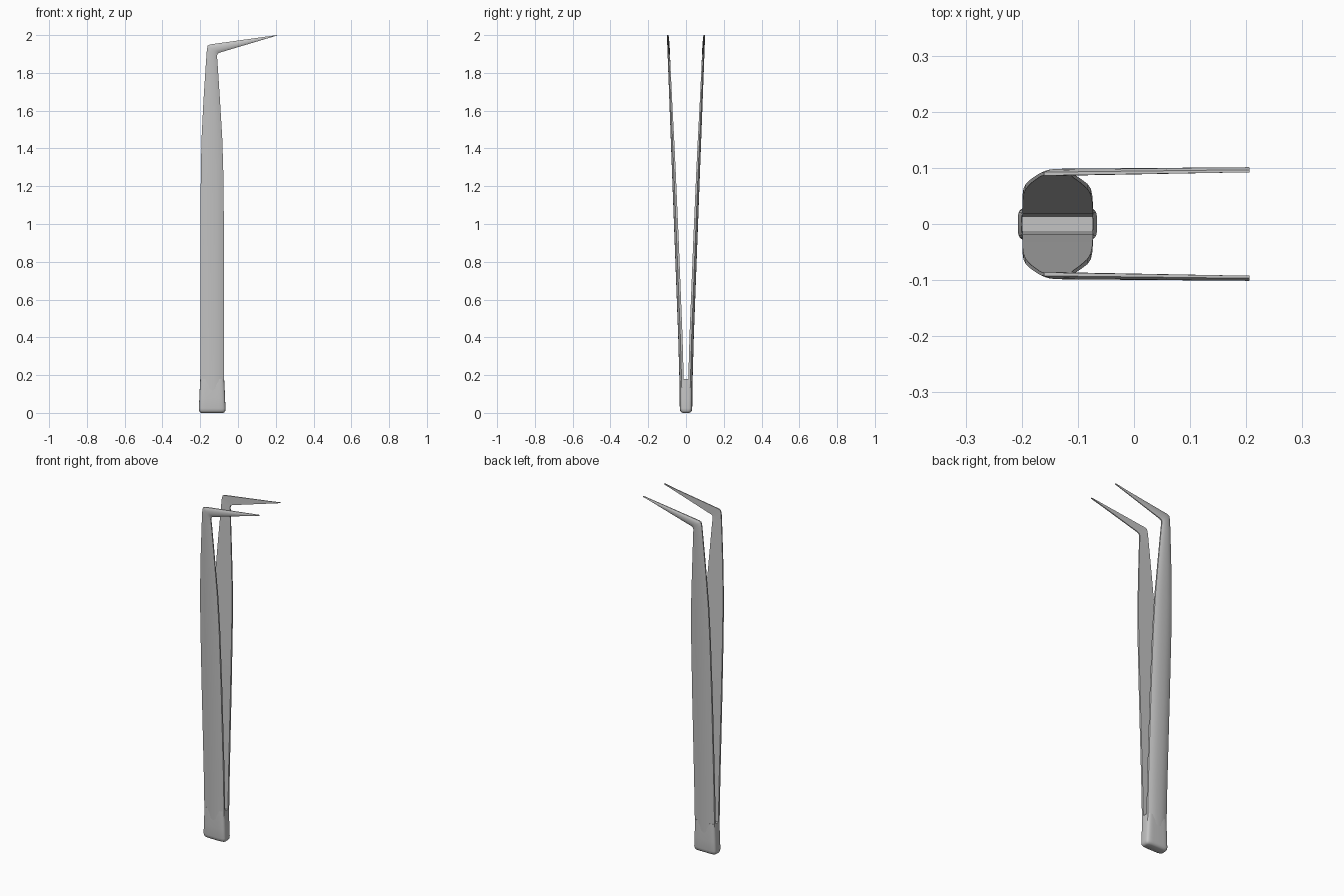
import bpy, bmesh
from math import radians, pi, cos, sin, copysign
from mathutils import Vector

if "Cube" in bpy.data.objects:
    bpy.data.objects.remove(bpy.data.objects["Cube"])

steel = bpy.data.materials.new("brushed_steel")
steel.use_nodes = True
colour = (0.55, 0.55, 0.55, 1)
steel.diffuse_color = colour
steel.node_tree.nodes["Principled BSDF"].inputs["Base Color"].default_value = colour


def loft(name, rings):
    """Skin a list of equal-length rings and cap both ends."""
    bm = bmesh.new()
    loops = [[bm.verts.new(p) for p in ring] for ring in rings]
    n = len(loops[0])
    for a, b in zip(loops, loops[1:]):
        for i in range(n):
            j = (i + 1) % n
            bm.faces.new((a[i], a[j], b[j], b[i]))
    bm.faces.new(loops[0])
    bm.faces.new(loops[-1])
    bmesh.ops.recalc_face_normals(bm, faces=bm.faces)
    mesh = bpy.data.meshes.new(name)
    bm.to_mesh(mesh)
    bm.free()
    mesh.materials.append(steel)
    obj = bpy.data.objects.new(name, mesh)
    bpy.context.collection.objects.link(obj)
    bpy.ops.object.select_all(action="DESELECT")
    obj.select_set(True)
    bpy.context.view_layer.objects.active = obj
    bpy.ops.object.shade_smooth_by_angle(angle=radians(40))
    return obj


def blade_ring(left, right, height, inner, outer, side):
    """Flat inner face, softly domed outer face."""
    a = Vector((left[0], 0, left[1]))
    b = Vector((right[0], 0, right[1]))
    ring = [a + Vector((0, inner, 0)), b + Vector((0, inner, 0))]
    for i in range(9):
        t = 1 - i / 8
        dome = 0.5 + 0.5 * (1 - abs(2 * t - 1) ** 2.5)
        ring.append(a.lerp(b, t) + Vector((0, inner + (outer - inner) * dome, 0)))
    return [(p.x, p.y * side, p.z) for p in ring]


# Blade outline: left edge, right edge, thickness
stations = [
    ((-0.199, 0.10), (-0.073, 0.10), 0.023),
    ((-0.199, 0.40), (-0.073, 0.40), 0.023),
    ((-0.199, 0.90), (-0.074, 0.90), 0.022),
    ((-0.197, 1.25), (-0.077, 1.25), 0.020),
    ((-0.193, 1.45), (-0.083, 1.45), 0.018),
    ((-0.183, 1.65), (-0.095, 1.65), 0.015),
    ((-0.170, 1.85), (-0.108, 1.85), 0.013),
    ((-0.165, 1.92), (-0.111, 1.89), 0.012),
    ((-0.160, 1.945), (-0.109, 1.90), 0.012),
    ((-0.145, 1.951), (-0.098, 1.907), 0.012),
    ((0.206, 2.0), (0.204, 1.997), 0.009),
]
for name, side in (("front_blade", -1), ("back_blade", 1)):
    rings = []
    for left, right, thick in stations:
        z = (left[1] + right[1]) / 2
        outer = 0.033 + max(z - 0.18, 0) * 0.0375
        rings.append(blade_ring(left, right, z, outer - thick, outer, side))
    loft(name, rings)


# Joined grip end: rounded rectangular sections
def base_ring(z, half_x, half_y, power):
    ring = []
    for i in range(40):
        t = 2 * pi * i / 40
        c, s = cos(t), sin(t)
        ring.append((-0.1365 + half_x * copysign(abs(c) ** power, c),
                     half_y * copysign(abs(s) ** power, s), z))
    return ring


base = [(0, 0.058, 0.018), (0.004, 0.065, 0.026), (0.012, 0.0695, 0.031),
        (0.024, 0.0705, 0.033), (0.08, 0.068, 0.0335), (0.15, 0.065, 0.0335),
        (0.18, 0.0632, 0.0325)]
loft("joined_base", [base_ring(z, hx, hy, 0.42) for z, hx, hy in base])
